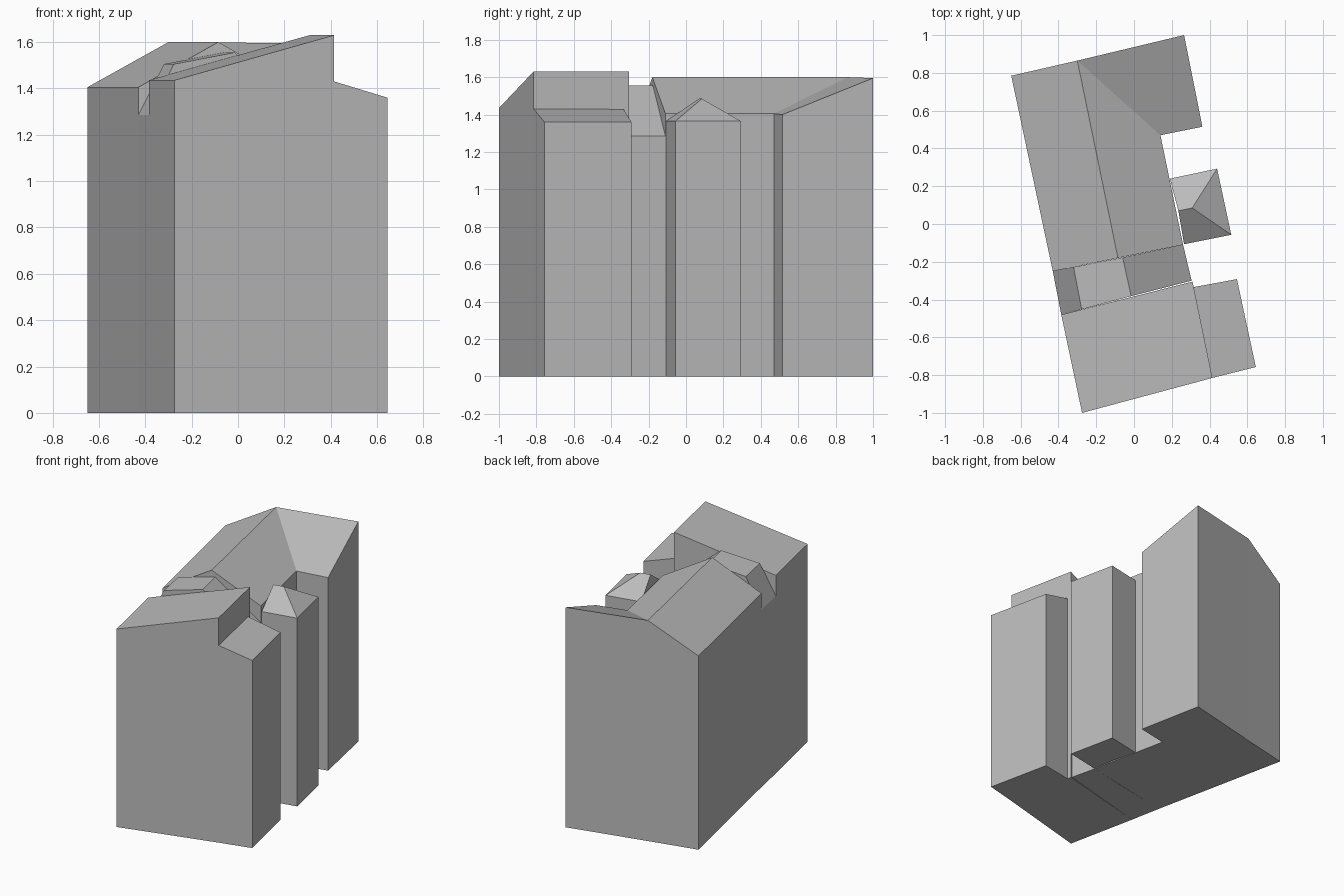
import bpy
import bmesh

cube = bpy.data.objects.get("Cube")
if cube:
    bpy.data.objects.remove(cube, do_unlink=True)

grey = bpy.data.materials.new("plain_grey")
grey.use_nodes = True
colour = (0.5, 0.5, 0.5, 1)
grey.diffuse_color = colour
grey.node_tree.nodes["Principled BSDF"].inputs["Base Color"].default_value = colour


def building(name, points, roof):
    """Make roof planes from named points, then drop walls to the ground."""
    bm = bmesh.new()
    verts = {key: bm.verts.new(co) for key, co in points.items()}
    for plane in roof.split():
        bm.faces.new([verts[key] for key in plane])
    rim = [e for e in bm.edges if e.is_boundary]
    walls = bmesh.ops.extrude_edge_only(bm, edges=rim)["geom"]
    for v in walls:
        if isinstance(v, bmesh.types.BMVert):
            v.co.z = 0
    base = [e for e in bm.edges if e.is_boundary]
    bmesh.ops.contextual_create(bm, geom=base)
    bmesh.ops.recalc_face_normals(bm, faces=bm.faces)
    mesh = bpy.data.meshes.new(name)
    bm.to_mesh(mesh)
    bm.free()
    mesh.materials.append(grey)
    obj = bpy.data.objects.new(name, mesh)
    bpy.context.collection.objects.link(obj)
    return obj


# Gabled main house with a shed-roofed wing at the back
building("main_house_and_back_wing", {
    "A": (-0.65, 0.785, 1.405), "P": (-0.30, 0.865, 1.6),
    "R": (-0.085, -0.18, 1.6), "W": (-0.43, -0.25, 1.405),
    "D": (0.14, 0.47, 1.405), "H": (0.26, -0.11, 1.405),
    "B": (0.265, 1.0, 1.595), "C": (0.362, 0.515, 1.4),
}, "AWRP PRHD PDCB")

# Lower link with a steep west slope, near-flat top and east slope
building("middle_link", {
    "A": (-0.43, -0.25, 1.285), "B": (-0.385, -0.48, 1.285),
    "C": (-0.32, -0.228, 1.505), "D": (-0.277, -0.452, 1.505),
    "E": (-0.06, -0.177, 1.555), "F": (-0.015, -0.382, 1.555),
    "G": (0.26, -0.11, 1.285), "H": (0.305, -0.30, 1.285),
}, "ABDC CDFE EFHG")

# Front house with a single rising roof
building("front_house", {
    "A": (-0.275, -1.0, 1.435), "B": (0.415, -0.815, 1.63),
    "C": (0.31, -0.305, 1.63), "D": (-0.385, -0.48, 1.435),
}, "ABCD")

# Lower side wing of the front house
building("front_side_wing", {
    "A": (0.415, -0.815, 1.43), "B": (0.645, -0.757, 1.36),
    "C": (0.545, -0.292, 1.36), "D": (0.31, -0.335, 1.43),
}, "ABCD")

# Projecting bay with a hipped roof
building("side_bay", {
    "A": (0.19, 0.24, 1.365), "B": (0.44, 0.293, 1.365),
    "C": (0.515, -0.057, 1.365), "D": (0.265, -0.107, 1.365),
    "E": (0.235, 0.07, 1.485), "F": (0.308, 0.085, 1.485),
}, "ABFE BCF CDEF")
